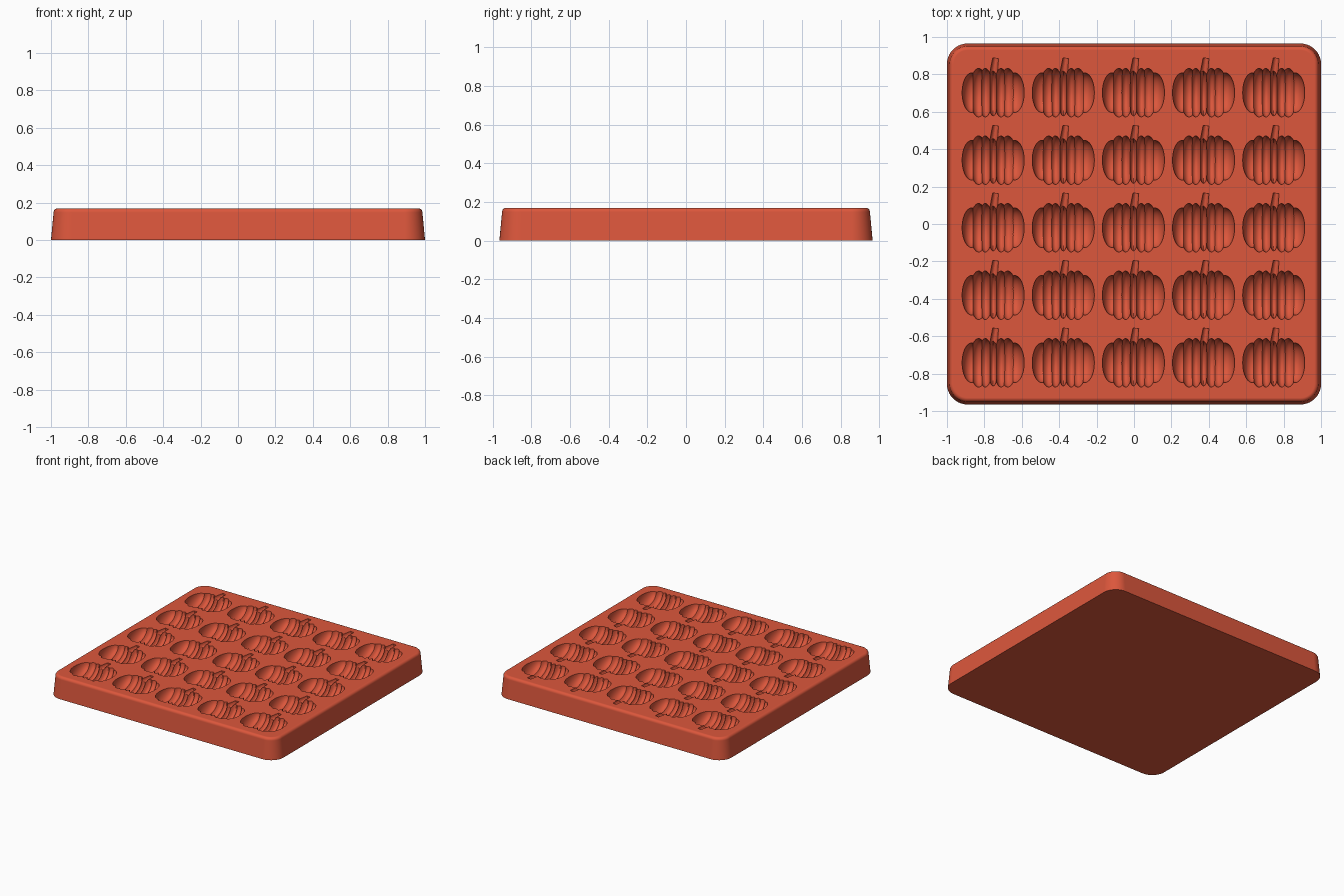
import bpy, bmesh, math
from mathutils import Matrix, Vector

cube = bpy.data.objects.get("Cube")
if cube:
    bpy.data.objects.remove(cube, do_unlink=True)

TOP = 0.17
PITCH_X, PITCH_Y = 0.375, 0.361

# Single colour: terracotta orange silicone
mat = bpy.data.materials.new("terracotta_orange")
mat.use_nodes = True
color = (0.72, 0.095, 0.045, 1)
mat.diffuse_color = color
mat.node_tree.nodes["Principled BSDF"].inputs["Base Color"].default_value = color


def make_object(name, bm):
    bmesh.ops.recalc_face_normals(bm, faces=bm.faces)
    mesh = bpy.data.meshes.new(name)
    bm.to_mesh(mesh)
    bm.free()
    mesh.materials.append(mat)
    obj = bpy.data.objects.new(name, mesh)
    bpy.context.collection.objects.link(obj)
    return obj


def boolean(obj, other, operation):
    mod = obj.modifiers.new("cut", 'BOOLEAN')
    mod.object, mod.operation, mod.solver = other, operation, 'EXACT'
    bake(obj)
    bpy.data.objects.remove(other, do_unlink=True)


def bake(obj):
    graph = bpy.context.evaluated_depsgraph_get()
    mesh = bpy.data.meshes.new_from_object(obj.evaluated_get(graph))
    obj.modifiers.clear()
    obj.data = mesh


def ellipsoid(name, center, radii):
    bm = bmesh.new()
    bmesh.ops.create_uvsphere(bm, u_segments=40, v_segments=24, radius=1)
    bmesh.ops.transform(bm, verts=bm.verts,
                        matrix=Matrix.Translation(center) @ Matrix.Diagonal((*radii, 1)))
    return make_object(name, bm)


def rounded_ring(bm, inset, z, radius=0.11, steps=10):
    hx, hy, r = 1 - inset, 0.965 - inset, radius - inset
    ring = []
    for k, (sx, sy) in enumerate([(1, 1), (-1, 1), (-1, -1), (1, -1)]):
        for i in range(steps + 1):
            a = math.pi / 2 * (k + i / steps)
            ring.append(bm.verts.new((sx * (hx - r) + r * math.cos(a),
                                      sy * (hy - r) + r * math.sin(a), z)))
    return ring


# Tray: tapered slab with rounded corners and a soft upper rim
bm = bmesh.new()
levels = [(0, 0), (0.014, TOP - 0.022)]
for i in range(1, 6):
    a = math.pi / 2 * i / 5
    levels.append((0.014 + 0.022 * (1 - math.cos(a)), TOP - 0.022 * (1 - math.sin(a))))
rings = [rounded_ring(bm, inset, z) for inset, z in levels]
for low, high in zip(rings, rings[1:]):
    for i in range(len(low)):
        j = (i + 1) % len(low)
        bm.faces.new((low[i], low[j], high[j], high[i]))
bm.faces.new(rings[0][::-1])
bm.faces.new(rings[-1])
tray = make_object("mould_tray", bm)

# Pumpkin cutter: overlapping ribs, each (x offset, half width, half length, depth)
z0 = TOP + 0.002
cutter = ellipsoid("pumpkin_cutter", (0, -0.008, z0), (0.028, 0.122, 0.11))
ribs = [(0.042, 0.04, 0.130, 0.108), (0.078, 0.048, 0.130, 0.098),
        (0.115, 0.051, 0.106, 0.078)]
for x, rx, ry, depth in ribs:
    for side in (-1, 1):
        rib = ellipsoid("rib", (side * x, -0.006, z0 + 0.0003 * side), (rx, ry, depth))
        boolean(cutter, rib, 'UNION')

# Leaning stem, flared at its base
bm = bmesh.new()
start, end = Vector((-0.004, 0.05, z0)), Vector((0.013, 0.178, z0 + 0.001))
axis = end - start
bmesh.ops.create_cone(bm, cap_ends=True, segments=20, radius1=0.024, radius2=0.016,
                      depth=axis.length)
turn = axis.to_track_quat('Z', 'Y').to_matrix().to_4x4()
bmesh.ops.transform(bm, verts=bm.verts,
                    matrix=Matrix.Translation((start + end) / 2) @ turn)
for v in bm.verts:
    v.co.z = z0 + (v.co.z - z0) * 1.5
boolean(cutter, make_object("stem", bm), 'UNION')

# Repeat the pumpkin over a five by five grid and press it into the tray
cutter.location = (-2 * PITCH_X - 0.003, -2 * PITCH_Y - 0.014, 0)
for axis_index, pitch in enumerate((PITCH_X, PITCH_Y)):
    arr = cutter.modifiers.new("grid", 'ARRAY')
    arr.count = 5
    arr.use_relative_offset = False
    arr.use_constant_offset = True
    offset = [0, 0, 0]
    offset[axis_index] = pitch
    arr.constant_offset_displace = offset
bake(cutter)
cutter.hide_render = True
bpy.context.view_layer.update()
boolean(tray, cutter, 'DIFFERENCE')

# Smooth pockets and rim, crisp creases, flat top
bpy.ops.object.select_all(action='DESELECT')
tray.select_set(True)
bpy.context.view_layer.objects.active = tray
bpy.ops.object.shade_smooth_by_angle(angle=math.radians(25))
weighted = tray.modifiers.new("flat_top", 'WEIGHTED_NORMAL')
weighted.keep_sharp = True
